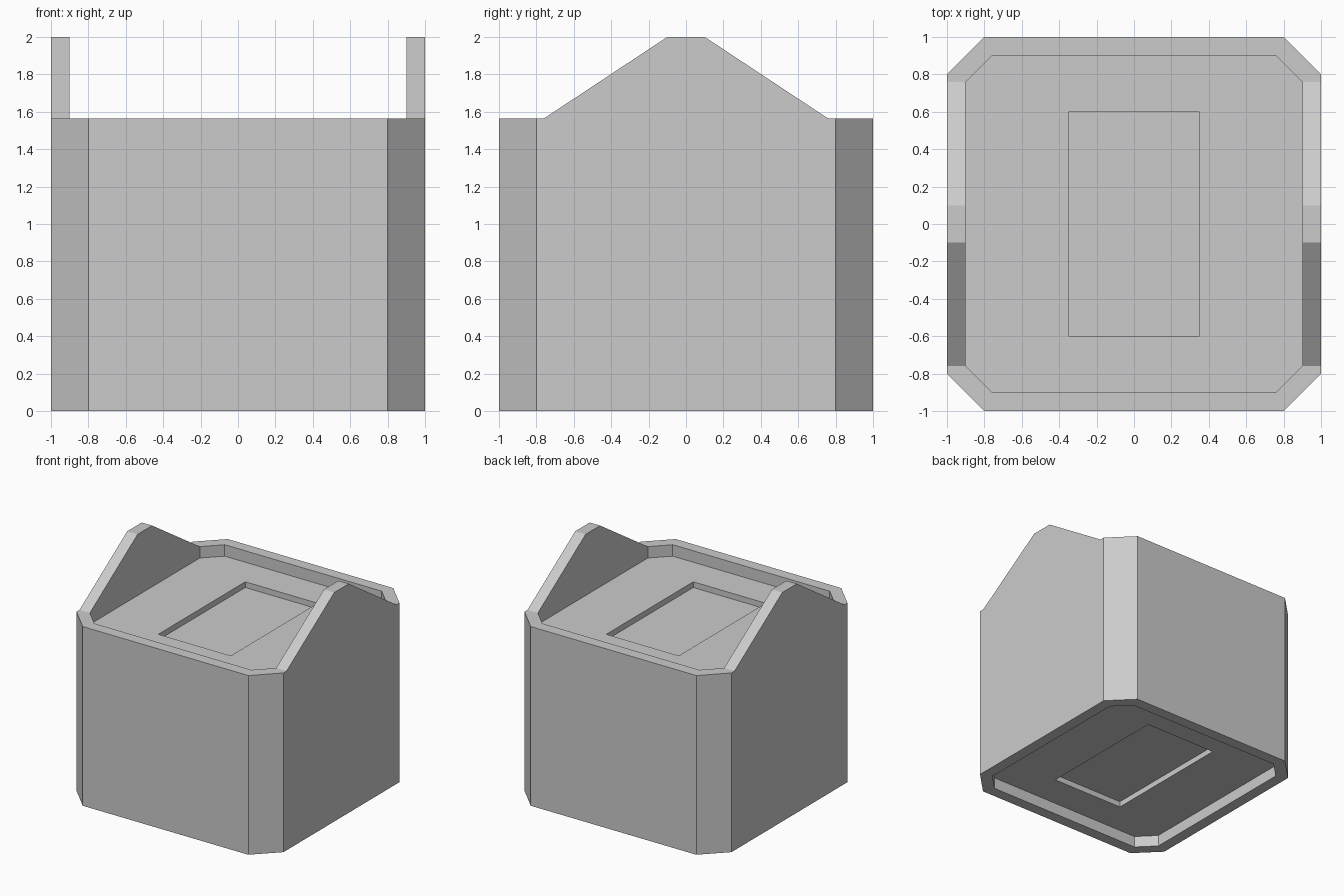
import bpy, bmesh
from mathutils import Vector

cube = bpy.data.objects.get("Cube")
if cube:
    bpy.data.objects.remove(cube, do_unlink=True)

RIM_Z, TOP_Z = 1.565, 2.0
WALL, RECESS, PANEL = 0.1, 0.1, 0.05

grey = bpy.data.materials.new("light_grey")
grey.use_nodes = True
grey.diffuse_color = (0.6, 0.6, 0.6, 1)
grey.node_tree.nodes["Principled BSDF"].inputs["Base Color"].default_value = (0.6, 0.6, 0.6, 1)


def extrude_profile(name, points, offset):
    """Solid made by sweeping a closed flat profile along an offset."""
    bm = bmesh.new()
    face = bm.faces.new([bm.verts.new(p) for p in points])
    swept = bmesh.ops.extrude_face_region(bm, geom=[face], use_keep_orig=True)
    moved = [g for g in swept["geom"] if isinstance(g, bmesh.types.BMVert)]
    bmesh.ops.translate(bm, verts=moved, vec=Vector(offset))
    bmesh.ops.recalc_face_normals(bm, faces=bm.faces)
    mesh = bpy.data.meshes.new(name)
    bm.to_mesh(mesh)
    bm.free()
    mesh.materials.append(grey)
    obj = bpy.data.objects.new(name, mesh)
    bpy.context.collection.objects.link(obj)
    return obj


def octagon(half, flat, z):
    """Square outline with cut corners."""
    quarter = [(half, flat), (flat, half)]
    pts = []
    for _ in range(4):
        pts += quarter
        quarter = [(-y, x) for x, y in quarter]
    return [(x, y, z) for x, y in pts]


def rectangle(hx, hy, z):
    return [(-hx, -hy, z), (hx, -hy, z), (hx, hy, z), (-hx, hy, z)]


# Main block with cut corners
body = extrude_profile("container_body", octagon(1, 0.8, 0), (0, 0, TOP_Z))

# Recesses in the top and bottom, each with a shallower panel inside
inner = 1 - WALL
inner_flat = 1.8 - WALL * 2 ** 0.5 - inner
floor_z = RIM_Z - RECESS
cutters = [
    extrude_profile("top_recess_cutter", octagon(inner, inner_flat, floor_z), (0, 0, 1)),
    extrude_profile("bottom_recess_cutter", octagon(inner, inner_flat, RECESS), (0, 0, -1)),
    extrude_profile("top_panel_cutter", rectangle(0.35, 0.6, floor_z - PANEL), (0, 0, 1)),
    extrude_profile("bottom_panel_cutter", rectangle(0.35, 0.6, RECESS + PANEL), (0, 0, -1)),
]

# Low front and back rims, with sloped gables left on the two sides
for label, s in (("front", -1), ("back", 1)):
    profile = [(1.2, RIM_Z), (inner_flat, RIM_Z), (0.1, TOP_Z), (0.1, 2.3), (1.2, 2.3)]
    cutters.append(extrude_profile(label + "_gable_cutter",
                                   [(-1.2, s * y, z) for y, z in profile], (2.4, 0, 0)))

# Carve the block, then remove the cutters
for cutter in cutters:
    cutter.hide_render = True
    mod = body.modifiers.new(cutter.name, 'BOOLEAN')
    mod.operation = 'DIFFERENCE'
    mod.solver = 'EXACT'
    mod.object = cutter

bpy.context.view_layer.update()
carved = bpy.data.meshes.new_from_object(body.evaluated_get(bpy.context.evaluated_depsgraph_get()))
body.modifiers.clear()
body.data = carved
for cutter in cutters:
    bpy.data.objects.remove(cutter, do_unlink=True)
